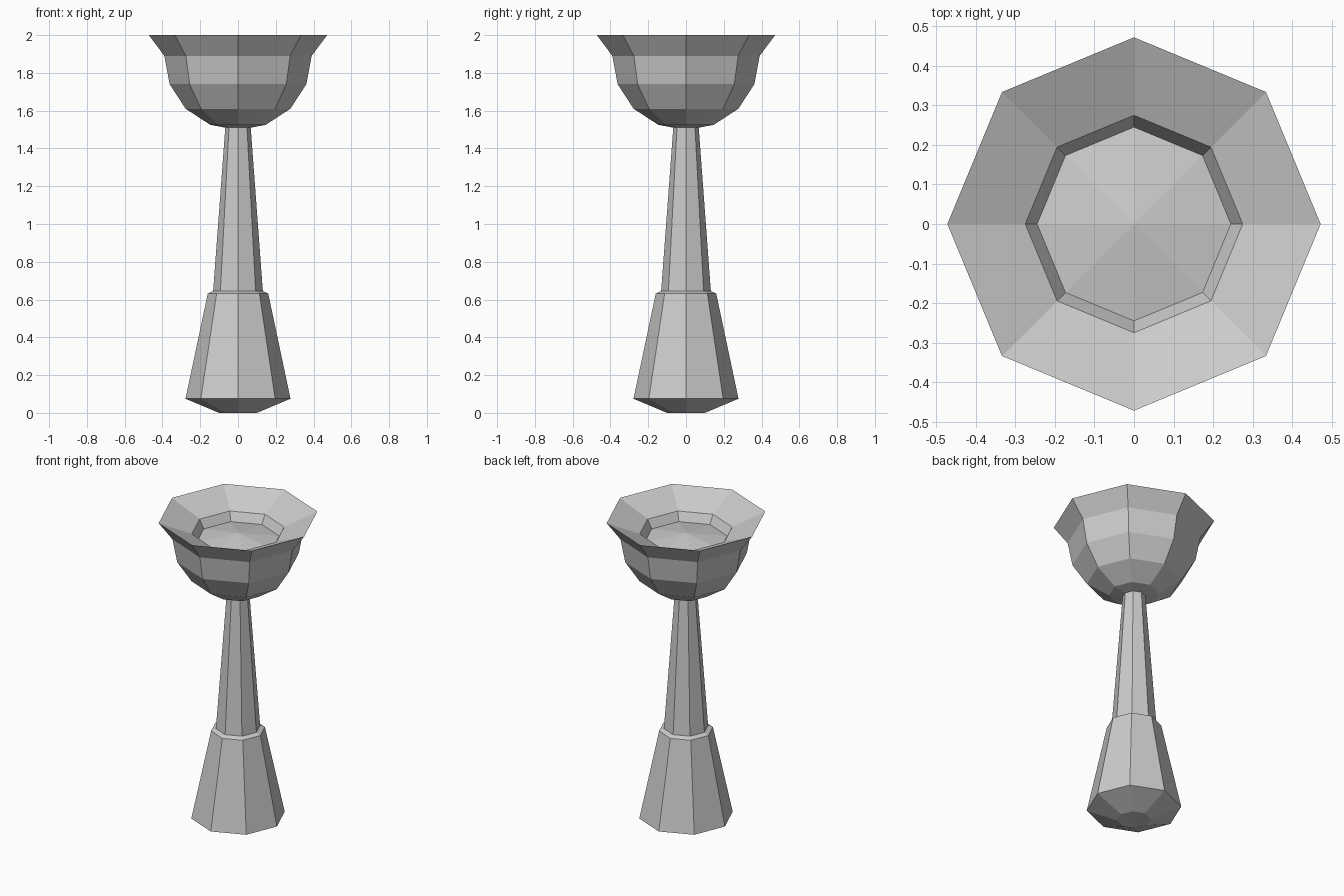
import bpy, bmesh
from math import cos, sin, pi

if "Cube" in bpy.data.objects:
    bpy.data.objects.remove(bpy.data.objects["Cube"])

SIDES = 8


def lathe(name, profile):
    """Spin a (radius, z) profile into a flat-faced octagonal part; radius 0 makes a fan tip."""
    bm = bmesh.new()
    rings = []
    for r, z in profile:
        if r == 0:
            rings.append([bm.verts.new((0, 0, z))] * SIDES)
        else:
            rings.append([bm.verts.new((r * cos(2 * pi * i / SIDES),
                                        r * sin(2 * pi * i / SIDES), z))
                          for i in range(SIDES)])
    for a, b in zip(rings, rings[1:]):
        for i in range(SIDES):
            j = (i + 1) % SIDES
            bm.faces.new(list(dict.fromkeys((a[i], a[j], b[j], b[i]))))
    bmesh.ops.recalc_face_normals(bm, faces=bm.faces)
    mesh = bpy.data.meshes.new(name)
    bm.to_mesh(mesh)
    bm.free()
    obj = bpy.data.objects.new(name, mesh)
    bpy.context.collection.objects.link(obj)
    return obj


# Flared foot with chamfered underside and narrow top ledge
lathe("foot", [(0, 0.005), (0.10, 0.0), (0.278, 0.075), (0.16, 0.632),
               (0.132, 0.645), (0, 0.645)])

# Tapered stem
lathe("stem", [(0, 0.64), (0.132, 0.64), (0.067, 1.515), (0, 1.515)])

# Cup: outer wall, flared rim, inner step and slightly domed filling
lathe("cup", [(0, 1.51), (0.067, 1.51), (0.147, 1.525), (0.277, 1.61),
              (0.362, 1.74), (0.39, 1.89), (0.472, 2.0),
              (0.275, 1.915), (0.245, 1.86), (0, 1.90)])
